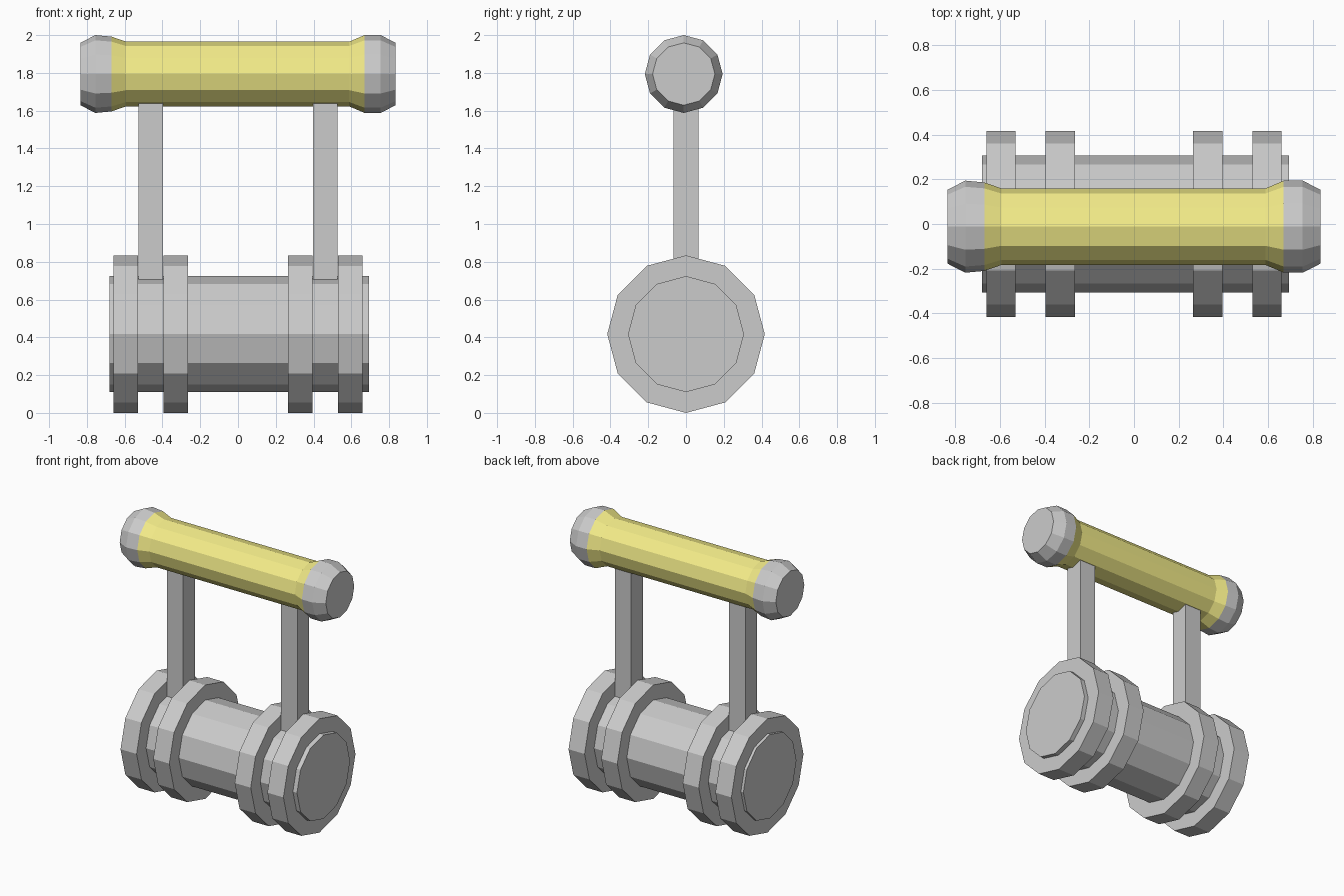
import bpy, bmesh
from math import sin, cos, pi

if "Cube" in bpy.data.objects:
    bpy.data.objects.remove(bpy.data.objects["Cube"])

SIDES = 12


def finish(name, bm, mat=None):
    bmesh.ops.recalc_face_normals(bm, faces=bm.faces)
    mesh = bpy.data.meshes.new(name)
    bm.to_mesh(mesh)
    bm.free()
    if mat:
        mesh.materials.append(mat)
    obj = bpy.data.objects.new(name, mesh)
    bpy.context.collection.objects.link(obj)
    return obj


def lathe_x(name, profile, y, z, cap_start=True, cap_end=True, mat=None):
    """Turn (x, radius) points around an axis parallel to x."""
    bm = bmesh.new()
    rings = []
    for x, r in profile:
        rings.append([bm.verts.new((x, y + r * sin(2 * pi * i / SIDES),
                                    z + r * cos(2 * pi * i / SIDES)))
                      for i in range(SIDES)])
    for a, b in zip(rings, rings[1:]):
        for i in range(SIDES):
            j = (i + 1) % SIDES
            bm.faces.new((a[i], a[j], b[j], b[i]))
    if cap_start:
        bm.faces.new(rings[0])
    if cap_end:
        bm.faces.new(rings[-1])
    # outward direction for open tubes too
    obj = finish(name, bm, mat)
    return obj


def box(name, x0, x1, y0, y1, z0, z1):
    bm = bmesh.new()
    bmesh.ops.create_cube(bm, size=1)
    for v in bm.verts:
        v.co = (x1 if v.co.x > 0 else x0, y1 if v.co.y > 0 else y0,
                z1 if v.co.z > 0 else z0)
    return finish(name, bm)


yellow = bpy.data.materials.new("yellow")
yellow.diffuse_color = (0.9, 0.84, 0.25, 1)
yellow.use_nodes = True
yellow.node_tree.nodes["Principled BSDF"].inputs["Base Color"].default_value = yellow.diffuse_color

# lower drum
AXLE_Z = 0.417
lathe_x("drum", [(-0.68, 0.307), (0.693, 0.307)], 0, AXLE_Z)

# flanges around the drum and the posts between them
for side, s in (("left", -1), ("right", 1)):
    for part, a, b in (("inner", 0.265, 0.395), ("outer", 0.53, 0.66)):
        lathe_x(f"{side}_{part}_flange", [(s * a, 0.417), (s * b, 0.417)], 0, AXLE_Z)
    x0, x1 = sorted((s * 0.397, s * 0.528))
    box(f"{side}_post", x0, x1, -0.067, 0.067, 0.66, 1.69)

# upper handle: yellow grip flaring into grey end caps
HY, HZ = -0.012, 1.794
lathe_x("grip", [(-0.67, 0.198), (-0.592, 0.171), (0.588, 0.171), (0.67, 0.206)],
        HY, HZ, False, False, yellow)
lathe_x("left_cap", [(-0.835, 0.165), (-0.755, 0.206), (-0.67, 0.198)],
        HY, HZ, True, False)
lathe_x("right_cap", [(0.67, 0.206), (0.755, 0.206), (0.835, 0.165)],
        HY, HZ, False, True)
